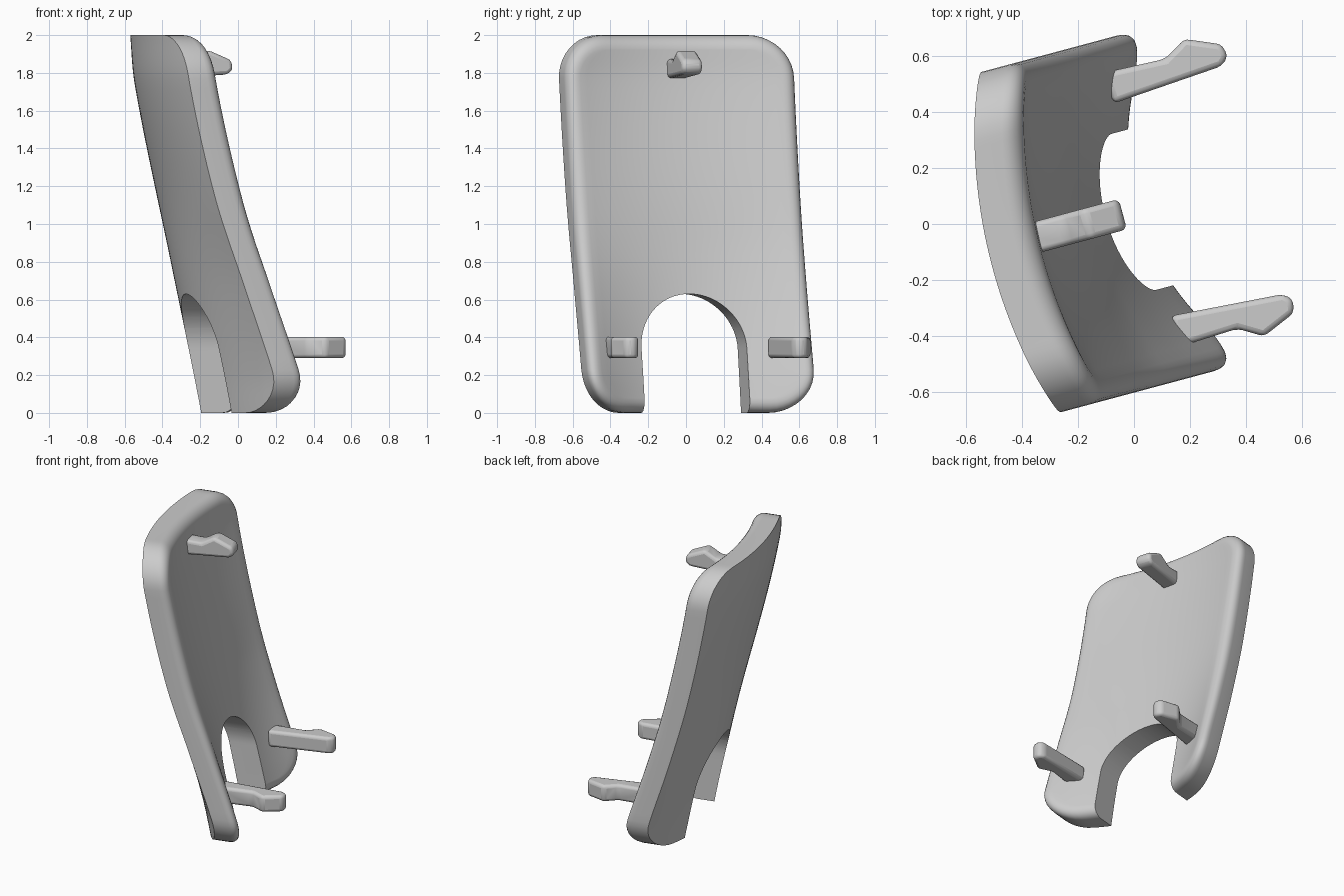
import bpy, bmesh
from math import sin, cos, pi, radians

if "Cube" in bpy.data.objects:
    bpy.data.objects.remove(bpy.data.objects["Cube"])

HW, H = 0.624, 2.0             # half width, height
R, FILLET, T = 0.23, 0.075, 0.177  # corner radius, rim fillet, thickness
YAW, ORIGIN = radians(15), (-0.0109, 0.0406, 0)

# Outer face control rows: height, middle depth, side sag, skew
SHAPE = [(0, -0.158, 0.236, -0.012), (0.2, -0.195, 0.223, -0.012), (0.65, -0.278, 0.158, -0.006),
         (1.13, -0.367, 0.099, 0.01), (1.75, -0.503, 0.101, 0.02), (2, -0.528, 0.105, 0.02)]


def spline(z, c):
    """Smooth interpolation of column c of SHAPE at height z."""
    n = len(SHAPE)
    i = max(k for k in range(n - 1) if SHAPE[k][0] <= max(z, 0))
    def slope(k):
        a, b = SHAPE[max(k - 1, 0)], SHAPE[min(k + 1, n - 1)]
        return (b[c] - a[c]) / (b[0] - a[0])
    a, b = SHAPE[i], SHAPE[i + 1]
    h = b[0] - a[0]
    s = (z - a[0]) / h
    return ((2*s**3 - 3*s**2 + 1) * a[c] + (s**3 - 2*s**2 + s) * h * slope(i)
            + (3*s**2 - 2*s**3) * b[c] + (s**3 - s**2) * h * slope(i + 1))


def outer_face(d, z):
    t = d / HW
    return spline(z, 1) + spline(z, 2) * t * t + spline(z, 3) * t


def make_object(name, bm):
    bmesh.ops.recalc_face_normals(bm, faces=bm.faces)
    me = bpy.data.meshes.new(name)
    bm.to_mesh(me)
    bm.free()
    ob = bpy.data.objects.new(name, me)
    bpy.context.collection.objects.link(ob)
    ob.rotation_euler.z = YAW
    ob.location = ORIGIN
    return ob


def prism(points, to_a, to_b):
    """Extrude a closed profile between two mapping functions."""
    bm = bmesh.new()
    a = [bm.verts.new(to_a(*p)) for p in points]
    b = [bm.verts.new(to_b(*p)) for p in points]
    bm.faces.new(a)
    bm.faces.new(b)
    n = len(points)
    for i in range(n):
        bm.faces.new((a[i], a[(i+1) % n], b[(i+1) % n], b[i]))
    return bm


def smooth(ob, angle=35):
    bpy.ops.object.select_all(action='DESELECT')
    ob.select_set(True)
    bpy.context.view_layer.objects.active = ob
    bpy.ops.object.shade_smooth_by_angle(angle=radians(angle))


# Curved panel: two grids joined by a filleted rim, slightly thicker at the foot
NC, NS, COLS = 10, 28, 28
ROWS = [(R, -pi/2 + pi/2 * k / NC) for k in range(NC)]
ROWS += [(R + (H - 2*R) * k / NS, 0) for k in range(NS)]
ROWS += [(H - R, pi/2 * k / NC) for k in range(NC + 1)]
LAST = len(ROWS) - 1


def panel_point(i, j, inset, depth):
    zc, a = ROWS[i]
    z = zc + (R - inset) * sin(a)
    d = (HW - R + (R - inset) * cos(a)) * (2 * j / COLS - 1)
    foot = 1 + 0.10 * max(0, 1 - z / 0.9)
    return (outer_face(d, z) + depth * foot, d, z)


rim = ([(0, j) for j in range(COLS)] + [(i, COLS) for i in range(LAST)]
       + [(LAST, j) for j in range(COLS, 0, -1)] + [(i, 0) for i in range(LAST, 0, -1)])
bm = bmesh.new()


def grid(inset, depth):
    g = {(i, j): bm.verts.new(panel_point(i, j, inset, depth))
         for i in range(LAST + 1) for j in range(COLS + 1)}
    for i in range(LAST):
        for j in range(COLS):
            bm.faces.new((g[i, j], g[i, j+1], g[i+1, j+1], g[i+1, j]))
    return [g[k] for k in rim]


loops = [grid(FILLET, T)]
for k in range(1, 7):
    a = pi/2 * k / 6
    loops.append([bm.verts.new(panel_point(i, j, FILLET * (1 - sin(a)), T - FILLET * (1 - cos(a))))
                  for i, j in rim])
loops.append(grid(0, 0))
for p, q in zip(loops, loops[1:]):
    for k in range(len(rim)):
        n = (k + 1) % len(rim)
        bm.faces.new((p[k], p[n], q[n], q[k]))
# Weld the coincident seams between grids and rim
bmesh.ops.remove_doubles(bm, verts=bm.verts, dist=1e-5)
panel = make_object("curved_panel", bm)

# Arched notch at the bottom
NR, SPRING = 0.29, 0.34
arch = [(-NR, -0.3)] + [(-NR * cos(pi * k / 40), SPRING + NR * sin(pi * k / 40)) for k in range(41)] + [(NR, -0.3)]
cutter = make_object("notch_cutter", prism(arch, lambda d, z: (-1, d, z), lambda d, z: (1, d, z)))
mod = panel.modifiers.new("notch", 'BOOLEAN')
mod.operation, mod.solver, mod.object = 'DIFFERENCE', 'EXACT', cutter
bpy.context.view_layer.objects.active = panel
bpy.ops.object.modifier_apply(modifier="notch")
bpy.data.objects.remove(cutter)
smooth(panel)

# Hooked clips: one profile, used left, right and turned upward at the top
CLIP = [(0.04, 0.393), (0.45, 0.422), (0.479, 0.45), (0.469, 0.497),
        (0.345, 0.55), (0.26, 0.499), (0.04, 0.508)]
clips = {
    "lower_clip_left": (lambda u, d: (u, d, 0.29), lambda u, d: (u, d, 0.403)),
    "lower_clip_right": (lambda u, d: (u, -d, 0.29), lambda u, d: (u, -d, 0.403)),
    "upper_clip": (lambda u, d: (u - 0.505, -0.054, d + 1.37), lambda u, d: (u - 0.505, 0.058, d + 1.37)),
}
for name, (low, high) in clips.items():
    clip = make_object(name, prism(CLIP, low, high))
    bev = clip.modifiers.new("soft_edges", 'BEVEL')
    bev.width, bev.segments, bev.limit_method = 0.024, 3, 'ANGLE'
    smooth(clip)
    bpy.ops.object.modifier_apply(modifier="soft_edges")
